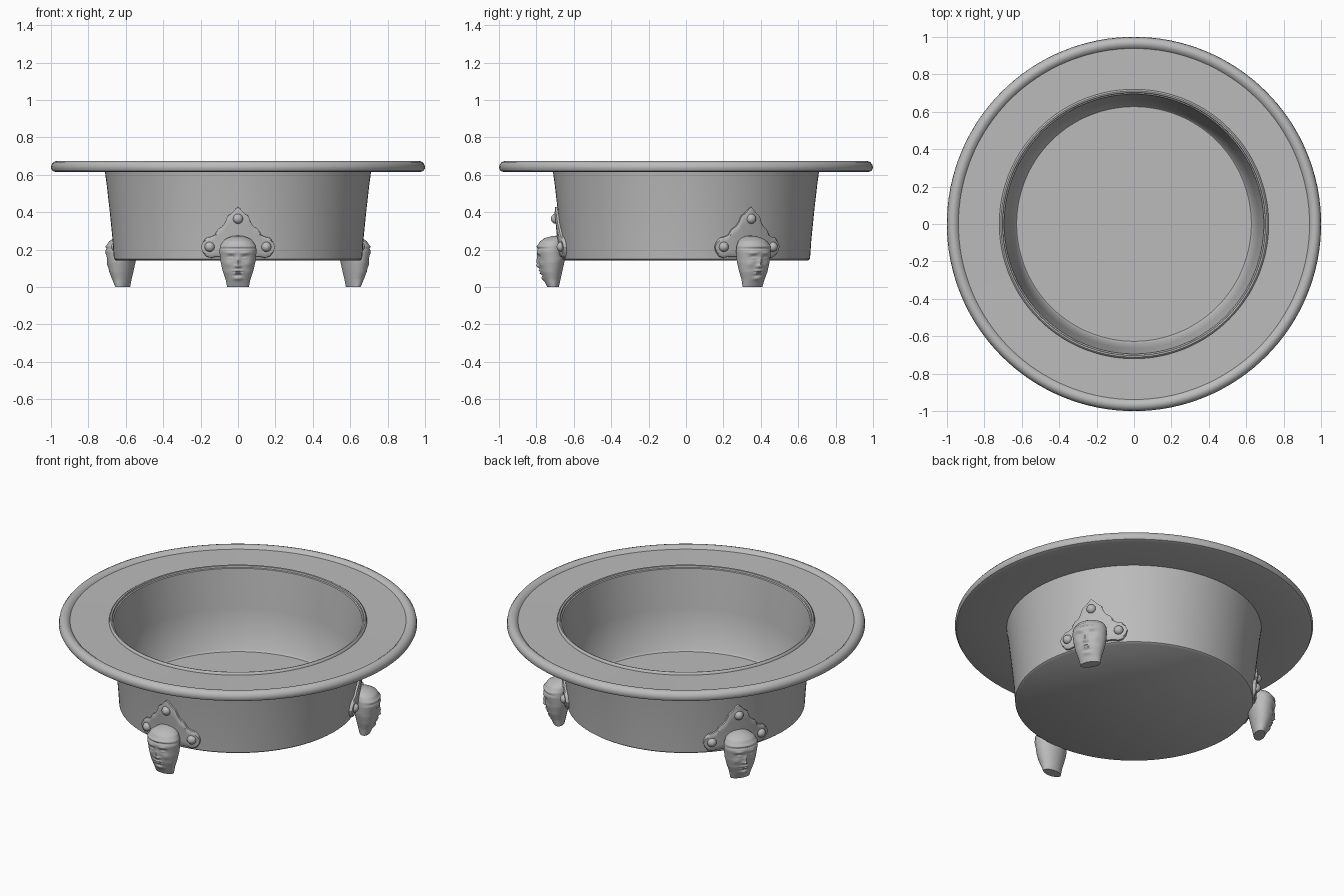
import bpy, bmesh
from math import sin, cos, pi, exp, radians

cube = bpy.data.objects.get("Cube")
if cube:
    bpy.data.objects.remove(cube)

grey = bpy.data.materials.new("stone_grey")
grey.use_nodes = True
colour = (0.5, 0.5, 0.5, 1)
grey.diffuse_color = colour
grey.node_tree.nodes["Principled BSDF"].inputs["Base Color"].default_value = colour


def finish(bm, name, angle=35):
    bmesh.ops.remove_doubles(bm, verts=bm.verts, dist=1e-5)
    bmesh.ops.recalc_face_normals(bm, faces=bm.faces)
    mesh = bpy.data.meshes.new(name)
    bm.to_mesh(mesh)
    bm.free()
    mesh.materials.append(grey)
    obj = bpy.data.objects.new(name, mesh)
    bpy.context.collection.objects.link(obj)
    bpy.ops.object.select_all(action='DESELECT')
    obj.select_set(True)
    bpy.context.view_layer.objects.active = obj
    bpy.ops.object.shade_smooth_by_angle(angle=radians(angle))
    return obj


def lerp(points, t):
    """Read a value from a list of (position, value) pairs."""
    for (a, va), (b, vb) in zip(points, points[1:]):
        if t <= b:
            return va + (vb - va) * max(0, (t - a) / (b - a))
    return points[-1][1]


def bridge(bm, rows, closed):
    for a, b in zip(rows, rows[1:]):
        n = len(a)
        for i in range(n if closed else n - 1):
            j = (i + 1) % n
            bm.faces.new((a[i], a[j], b[j], b[i]))


# Basin and wide rim: one lathed profile
WALL = [(0.15, 0.663), (0.25, 0.670), (0.4, 0.685), (0.55, 0.702), (0.615, 0.711)]
profile = [(0, 0.142), (0.652, 0.142)] + [(r, z) for z, r in WALL]
profile += [(0.975, 0.615), (0.992, 0.621), (1.0, 0.636), (0.996, 0.655), (0.985, 0.668),
            (0.97, 0.674), (0.955, 0.671), (0.943, 0.662), (0.938, 0.656)]
profile += [(0.72, 0.653), (0.717, 0.663), (0.711, 0.667), (0.703, 0.665), (0.701, 0.655),
            (0.694, 0.652), (0.665, 0.42), (0.637, 0.18), (0.627, 0.17), (0, 0.17)]
bm = bmesh.new()
SIDES = 128
rows = [[bm.verts.new((r * cos(2 * pi * i / SIDES), r * sin(2 * pi * i / SIDES), z))
         for i in range(SIDES)] for r, z in profile if r]
bridge(bm, rows, True)
bm.faces.new(rows[0])
bm.faces.new(rows[-1])
finish(bm, "basin", 40)


def on_wall(u, z, out):
    """Place a point on the basin's front wall, pushed outwards."""
    r = lerp(WALL, z) + out
    return (r * sin(u / 0.68), -r * cos(u / 0.68), z)


# Crest plate hugging the wall behind each head
TOP = [(0, 0.43), (0.012, 0.42), (0.035, 0.395), (0.06, 0.378), (0.068, 0.345), (0.085, 0.325),
       (0.11, 0.31), (0.122, 0.282), (0.145, 0.271), (0.17, 0.266), (0.19, 0.245), (0.2, 0.218)]
BOTTOM = [(0, 0.16), (0.12, 0.16), (0.15, 0.154), (0.175, 0.162), (0.192, 0.185), (0.2, 0.212)]


def make_crest():
    bm = bmesh.new()
    half = 28
    us = [0.2 * sin(pi / 2 * k / half) for k in range(-half, half + 1)]
    rows = []
    for u in us:
        lo, hi = lerp(BOTTOM, abs(u)), lerp(TOP, abs(u))
        mid = (lo + hi) / 2
        loop = [on_wall(u, lo, -0.01)]
        for k in range(9):
            z = lo + (hi - lo) * k / 8
            s = 1 - 0.006 / max(0.01, hi - lo) if k in (0, 8) else 1
            loop.append(on_wall(u, mid + (z - mid) * s, 0.011 if k in (0, 8) else 0.018))
        loop.append(on_wall(u, hi, -0.01))
        rows.append([bm.verts.new(p) for p in loop])
    bridge(bm, rows, True)
    bm.faces.new(rows[0])
    bm.faces.new(rows[-1])
    # Round studs on the three lobes
    for u, z in ((0, 0.365), (-0.152, 0.215), (0.152, 0.215)):
        made = bmesh.ops.create_uvsphere(bm, u_segments=20, v_segments=12, radius=0.027)
        centre = on_wall(u, z, 0.014)
        bmesh.ops.translate(bm, vec=centre, verts=made["verts"])
    return finish(bm, "crest_plate", 40)


# Head-shaped foot: lofted ovals with modelled facial features
WIDTH = [(0, 0.058), (0.04, 0.066), (0.08, 0.08), (0.13, 0.092), (0.19, 0.099), (0.22, 0.096),
         (0.245, 0.082), (0.262, 0.058), (0.272, 0.03), (0.275, 0.004)]
FRONT = [(0, -0.742), (0.04, -0.762), (0.08, -0.778), (0.13, -0.787), (0.19, -0.798),
         (0.22, -0.795), (0.245, -0.78), (0.262, -0.755), (0.272, -0.72), (0.275, -0.69)]
BACK = [(0, -0.68), (0.08, -0.662), (0.145, -0.648), (0.275, -0.65)]
# Feature: x, z, x spread, z spread, height
FEATURES = [
    (0, 0.135, 0.009, 0.022, 0.012), (0, 0.112, 0.016, 0.009, 0.013),    # nose
    (0.04, 0.182, 0.024, 0.007, 0.006), (0.038, 0.158, 0.018, 0.011, -0.011),  # brow, socket
    (0.038, 0.155, 0.013, 0.006, 0.009),                                # eyelid
    (0.052, 0.122, 0.018, 0.016, 0.005),                                # cheek
    (0, 0.087, 0.022, 0.005, 0.009), (0, 0.073, 0.018, 0.005, 0.008),    # lips
    (0, 0.080, 0.026, 0.003, -0.006), (0, 0.062, 0.02, 0.005, -0.004),   # mouth, chin crease
    (0, 0.046, 0.022, 0.010, 0.008),                                    # chin
    (0, 0.205, 0.3, 0.004, -0.005), (0, 0.217, 0.3, 0.006, 0.004),      # cap band
]


def make_head():
    bm = bmesh.new()
    rows, n = [], 72
    levels = [0.25 * k / 64 for k in range(65)] + [0.255, 0.26, 0.265, 0.269, 0.272, 0.2745]
    for z in levels:
        w, f, b = lerp(WIDTH, z), lerp(FRONT, z), lerp(BACK, z)
        row = []
        for i in range(n):
            a = 2 * pi * i / n
            x, y = w * sin(a), (f + b) / 2 + (f - b) / 2 * cos(a)
            push = sum(h * exp(-((abs(x) - fx) / sx) ** 2 - ((z - fz) / sz) ** 2)
                       for fx, fz, sx, sz, h in FEATURES)
            push *= max(0, cos(a)) ** 0.5
            row.append(bm.verts.new((x + push * sin(a) * 0.5, y - push * cos(a), z)))
        rows.append(row)
    bridge(bm, rows, True)
    bm.faces.new(rows[0])
    bm.faces.new(rows[-1])
    # Ear lobes
    return finish(bm, "head_foot", 60)


# Three evenly spaced feet, sharing their meshes
for part in (make_crest(), make_head()):
    base = part.name
    part.name = "front_" + base
    for side, turn in (("left", 120), ("right", 240)):
        copy = part.copy()
        copy.name = side + "_" + base
        copy.rotation_euler.z = radians(turn)
        bpy.context.collection.objects.link(copy)
